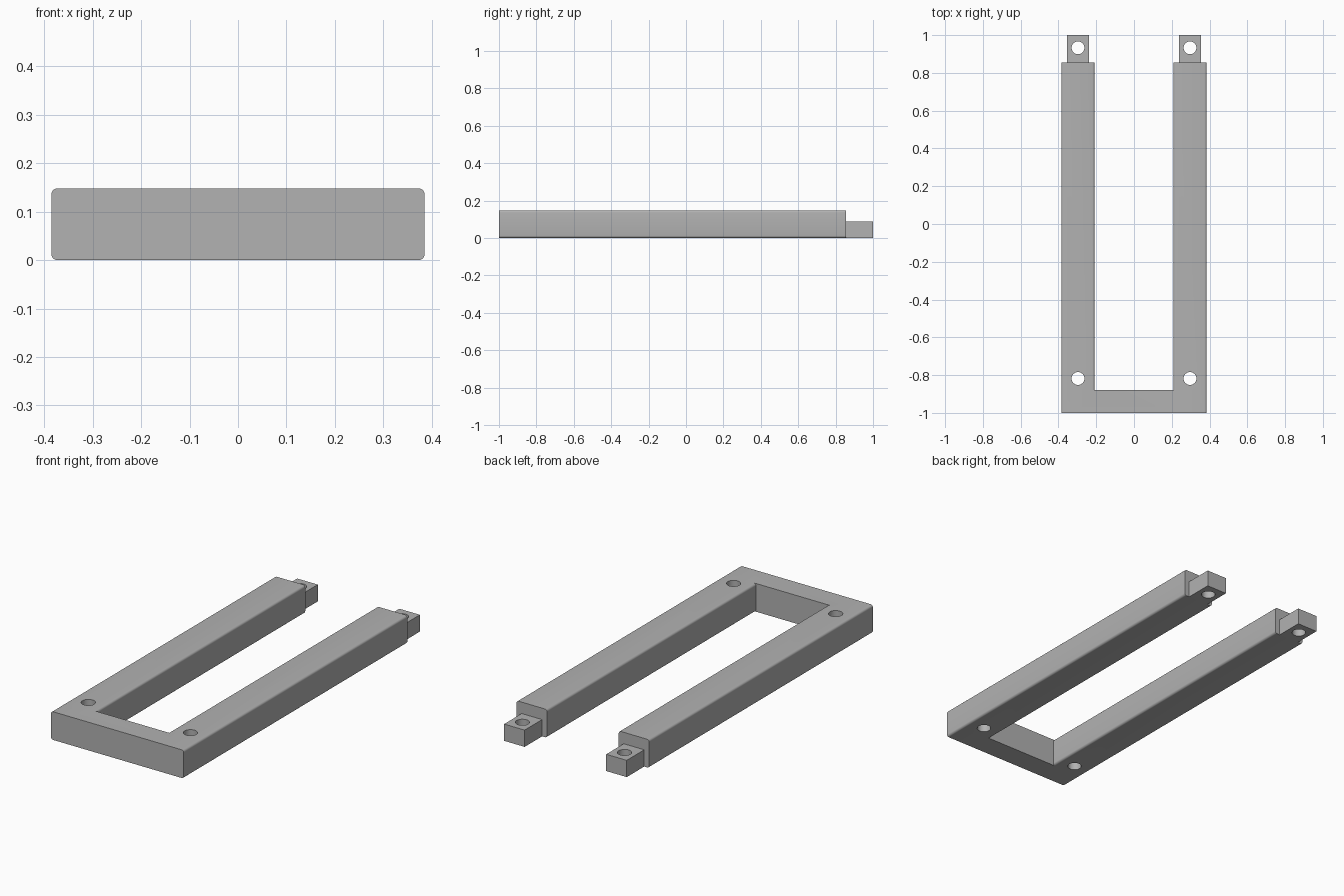
import bpy, bmesh
from mathutils import Matrix, Vector

cube = bpy.data.objects.get("Cube")
if cube:
    bpy.data.objects.remove(cube, do_unlink=True)

HEIGHT, TAB_HEIGHT = 0.148, 0.088
OUTER, INNER, CENTRE = 0.385, 0.208, 0.2965
ARM_END, BAR_END, TAB_HALF = 0.855, -0.878, 0.0595
HOLE_RADIUS, ROUNDING = 0.034, 0.012

grey = bpy.data.materials.new("plain grey")
grey.use_nodes = True
colour = (0.445, 0.445, 0.445, 1)
grey.diffuse_color = colour
grey.node_tree.nodes["Principled BSDF"].inputs["Base Color"].default_value = colour


def finish(name, bm):
    mesh = bpy.data.meshes.new(name)
    bm.to_mesh(mesh)
    bm.free()
    mesh.materials.append(grey)
    obj = bpy.data.objects.new(name, mesh)
    bpy.context.collection.objects.link(obj)
    return obj


def box(name, low, high, rounding=0):
    """Box between two corners, optionally with its lengthwise (y) edges rounded."""
    low, high = Vector(low), Vector(high)
    bm = bmesh.new()
    bmesh.ops.create_cube(bm, size=1, matrix=Matrix.LocRotScale(
        (low + high) / 2, None, high - low))
    if rounding:
        long_edges = [e for e in bm.edges
                      if abs(e.verts[0].co.y - e.verts[1].co.y) > 0.1]
        bmesh.ops.bevel(bm, geom=long_edges, offset=rounding, segments=5,
                        profile=0.5, affect='EDGES')
    return finish(name, bm)


def hole_cutter(x, y):
    bm = bmesh.new()
    bmesh.ops.create_cone(bm, cap_ends=True, segments=32, radius1=HOLE_RADIUS,
                          radius2=HOLE_RADIUS, depth=1,
                          matrix=Matrix.Translation((x, y, 0)))
    obj = finish("hole_cutter", bm)
    obj.hide_render = True
    return obj


def combine(target, others, operation):
    """Bake boolean operations into the target and discard the helpers."""
    for other in others:
        mod = target.modifiers.new("combine", 'BOOLEAN')
        mod.operation, mod.solver, mod.object = operation, 'EXACT', other
    bpy.context.view_layer.update()
    graph = bpy.context.evaluated_depsgraph_get()
    baked = bpy.data.meshes.new_from_object(target.evaluated_get(graph))
    target.modifiers.clear()
    target.data = baked
    for other in others:
        bpy.data.objects.remove(other, do_unlink=True)


# U-shaped frame: front bar with two rounded arms
frame = box("frame", (-CENTRE, -1, 0), (CENTRE, BAR_END, HEIGHT))
arms, tabs, holes = [], [], []
for side in (-1, 1):
    x1, x2 = sorted((side * INNER, side * OUTER))
    arms.append(box("arm", (x1, -1, 0), (x2, ARM_END, HEIGHT), ROUNDING))
    # Low drilled tab on the end of each arm
    x = side * CENTRE
    tabs.append(box("tab_left" if side > 0 else "tab_right",
                    (x - TAB_HALF, ARM_END, 0), (x + TAB_HALF, 1, TAB_HEIGHT)))
    holes.append(hole_cutter(x, -0.818))
    combine(tabs[-1], [hole_cutter(x, 0.933)], 'DIFFERENCE')
combine(frame, arms, 'UNION')
combine(frame, holes, 'DIFFERENCE')

# Smooth rounded edges and holes, sharp corners
bpy.ops.object.select_all(action='DESELECT')
for obj in [frame] + tabs:
    obj.select_set(True)
bpy.context.view_layer.objects.active = frame
bpy.ops.object.shade_smooth_by_angle(angle=0.6)
